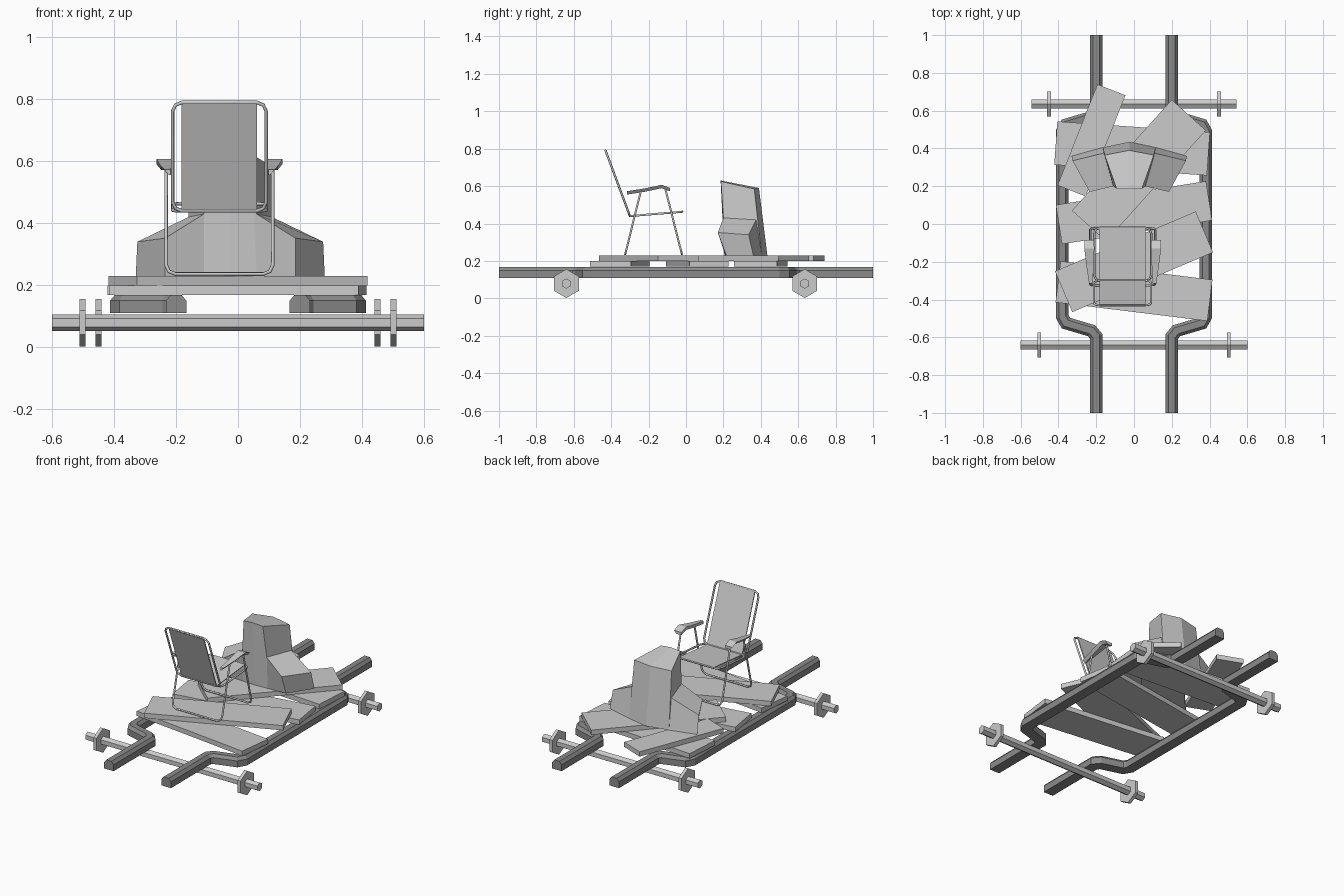
import bpy, bmesh, math
from mathutils import Vector, Matrix

if "Cube" in bpy.data.objects:
    bpy.data.objects.remove(bpy.data.objects["Cube"])

CX = -0.06   # chair centre line


def finish(name, bm, mat=None):
    bmesh.ops.recalc_face_normals(bm, faces=bm.faces)
    me = bpy.data.meshes.new(name)
    bm.to_mesh(me)
    bm.free()
    ob = bpy.data.objects.new(name, me)
    bpy.context.collection.objects.link(ob)
    if mat:
        me.materials.append(mat)
    return ob


def loft(name, rings, mat=None):
    bm = bmesh.new()
    rows = [[bm.verts.new(p) for p in r] for r in rings]
    n = len(rows[0])
    for a, b in zip(rows, rows[1:]):
        for i in range(n):
            j = (i + 1) % n
            bm.faces.new((a[i], a[j], b[j], b[i]))
    bm.faces.new(rows[0])
    bm.faces.new(rows[-1])
    bmesh.ops.remove_doubles(bm, verts=bm.verts, dist=0.0005)
    return finish(name, bm, mat)


def rod(name, x0, x1, y, z, r):
    # hexagonal prism along x with a corner pointing up
    rings = []
    for x in (x0, x1):
        rings.append([(x, y + r * math.sin(k * math.pi / 3),
                       z + r * math.cos(k * math.pi / 3)) for k in range(6)])
    return loft(name, rings)


def tube(name, pts, cyclic=False, r=0.006):
    cu = bpy.data.curves.new(name, 'CURVE')
    cu.dimensions = '3D'
    cu.bevel_depth = r
    cu.bevel_resolution = 1
    cu.use_fill_caps = True
    sp = cu.splines.new('POLY')
    sp.points.add(len(pts) - 1)
    for p, q in zip(sp.points, pts):
        p.co = (*q, 1)
    sp.use_cyclic_u = cyclic
    ob = bpy.data.objects.new(name, cu)
    bpy.context.collection.objects.link(ob)


# Dark frame rails, swept along a bent path
dark = bpy.data.materials.new("dark_frame")
dark.diffuse_color = (0.26, 0.26, 0.26, 1)
dark.use_nodes = True
dark.node_tree.nodes["Principled BSDF"].inputs["Base Color"].default_value = dark.diffuse_color
half = [(0.2, -1), (0.2, -0.595), (0.225, -0.565), (0.36, -0.525), (0.38, -0.49)]
path = [Vector(p) for p in half + [(x, -y) for x, y in reversed(half)]]
section = [(-.033, .11), (.033, .11), (.033, .15), (.018, .168), (-.018, .168), (-.033, .15)]
for side, s in (("left", -1), ("right", 1)):
    rings = []
    for i, p in enumerate(path):
        a = (p - path[max(i - 1, 0)]).normalized()
        b = (path[min(i + 1, len(path) - 1)] - p).normalized()
        t = (a + b).normalized()
        ref = b if b.length else a
        k = 1 / max(t.dot(ref), 0.5)
        nrm = Vector((t.y, -t.x)) * k
        rings.append([(s * (p.x + nrm.x * u), p.y + nrm.y * u, z) for u, z in section])
    loft("frame_rail_" + side, rings, dark)

# Axles and wheels
for name, y, hx, wx in (("front", -0.64, 0.6, 0.502), ("rear", 0.635, 0.543, 0.45)):
    rod(name + "_axle", -hx, hx, y, 0.079, 0.027)
    for s in (-1, 1):
        rod(name + "_wheel", s * wx - 0.01, s * wx + 0.01, y, 0.079, 0.077)

# Deck planks: x, y, length, width, angle, layer
planks = [(-0.01, 0.40, 0.81, 0.23, -4, 0), (0, 0.06, 0.805, 0.21, 9, 0),
          (0, -0.355, 0.81, 0.22, -7, 0), (0, -0.2, 0.81, 0.235, 23, 1),
          (0.026, 0.283, 0.79, 0.243, 48, 1), (-0.225, 0.443, 0.575, 0.16, 68.5, 1)]
for x, y, l, w, a, layer in planks:
    bm = bmesh.new()
    bmesh.ops.create_cube(bm, size=1, matrix=Matrix.Translation((x, y, 0.184 + 0.03 * layer))
                          @ Matrix.Rotation(math.radians(a), 4, 'Z')
                          @ Matrix.Diagonal((l, w, 0.03, 1)))
    finish("deck_plank", bm)

# Stepped block with shoulders; half stations of front/back, bottom/top points
stations = [
    [(.21, .215, .23), (.21, .17, .352), (.30, .335, .34), (.305, .36, .23)],
    [(.085, .21, .23), (.085, .20, .43), (.135, .375, .42), (.14, .405, .23)],
    [(.085, .21, .23), (.067, .187, .625), (.13, .365, .585), (.14, .405, .23)],
    [(0, .205, .23), (0, .185, .63), (0, .39, .59), (0, .435, .23)]]
full = [[(-0.025 - x, y, z) for x, y, z in r] for r in stations]
full += [[(-0.025 + x, y, z) for x, y, z in r] for r in reversed(stations[:-1])]
loft("shouldered_block", full)


# Folding chair: tubular loops in tilted planes
def loop(name, w, start, end, c=0.03, closed=True):
    a, b = Vector((0, *start)), Vector((0, *end))
    d = (b - a).normalized()
    X = Vector((w, 0, 0))
    C = Vector((c, 0, 0))
    O = Vector((CX, 0, 0))
    e = 0.3
    m = (C * e, d * c * e)
    corner = lambda s, p, q: [O + p + s * X + q * d * c,
                              O + p + s * (X - m[0]) + q * m[1],
                              O + p + s * (X - C)]
    low = corner(-1, a, 1) + corner(1, a, 1)[::-1]
    if closed:
        pts = low + corner(1, b, -1) + corner(-1, b, -1)[::-1]
    else:
        pts = [O + b - X] + low + [O + b + X]
    tube(name, pts, closed)


loop("chair_back_frame", 0.151, (-.30, .44), (-.43, .79))
loop("chair_seat_frame", 0.151, (-.30, .44), (-.02, .463))
loop("chair_rear_legs", 0.172, (-.325, .236), (-.24, .58), closed=False)
loop("chair_front_legs", 0.172, (-.022, .236), (-.112, .592), closed=False)

# Fabric seat and back
profile = [(-.434, .795), (-.302, .436), (-.015, .465)]
back = [(-.428, .797), (-.298, .442), (-.016, .469)]
ring = profile + back[::-1]
for name, idx in (("chair_back_fabric", (0, 1, 4, 5)), ("chair_seat_fabric", (1, 2, 3, 4))):
    loft(name, [[(CX + s * 0.122, *ring[i]) for i in idx] for s in (-1, 1)])

# Armrests
arm = [(-.315, .573, .158, .178), (-.22, .588, .154, .192),
       (-.13, .607, .15, .203), (-.085, .59, .152, .203)]
for s in (-1, 1):
    loft("chair_armrest", [[(CX + s * i, y, z), (CX + s * o, y, z),
                            (CX + s * (o - .015), y, z - .018), (CX + s * i, y, z - .018)]
                           for y, z, i, o in arm])
